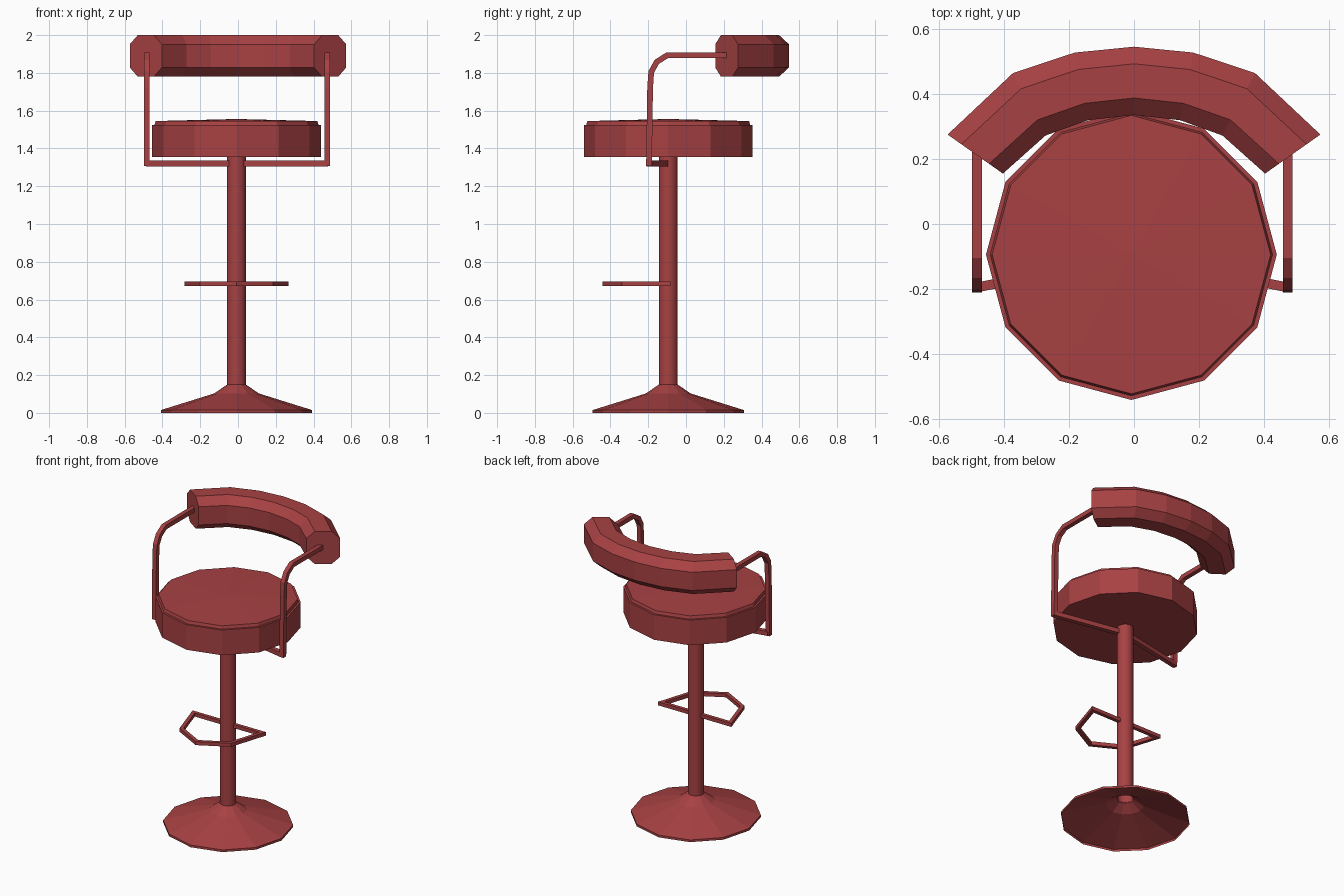
import bpy
import bmesh
from math import cos, sin, pi
from mathutils import Vector

cube = bpy.data.objects.get("Cube")
if cube:
    bpy.data.objects.remove(cube, do_unlink=True)

red = bpy.data.materials.new("dark red")
red.use_nodes = True
red.diffuse_color = (0.39, 0.053, 0.056, 1)
red.node_tree.nodes["Principled BSDF"].inputs["Base Color"].default_value = red.diffuse_color

AXIS = Vector((-0.008, -0.094, 0))  # centre line of the column


def loft(name, rings, caps=(False, False), closed=False):
    """Skin a list of equal-length rings, optionally capped or looped."""
    bm = bmesh.new()
    rows = [[bm.verts.new(p) for p in ring] for ring in rings]
    pairs = list(zip(rows, rows[1:]))
    if closed:
        pairs.append((rows[-1], rows[0]))
    for a, b in pairs:
        n = len(a)
        for i in range(n):
            j = (i + 1) % n
            bm.faces.new((a[i], a[j], b[j], b[i]))
    if caps[0]:
        bm.faces.new(rows[0][::-1])
    if caps[1]:
        bm.faces.new(rows[-1])
    bmesh.ops.remove_doubles(bm, verts=bm.verts, dist=0.0001)
    bmesh.ops.recalc_face_normals(bm, faces=bm.faces)
    mesh = bpy.data.meshes.new(name)
    bm.to_mesh(mesh)
    bm.free()
    mesh.materials.append(red)
    obj = bpy.data.objects.new(name, mesh)
    bpy.context.collection.objects.link(obj)
    return obj


def lathe(name, profile, sides=12, caps=(False, False)):
    """Turn a (radius, height) profile around the column axis."""
    rings = [[AXIS + Vector((r * cos(2 * pi * i / sides), r * sin(2 * pi * i / sides), z))
              for i in range(sides)] for r, z in profile]
    return loft(name, rings, caps)


def square_tube(name, points, normal, half, closed=False):
    """Sweep a square with mitred corners along a path lying in one plane."""
    pts = [Vector(p) for p in points]
    normal = Vector(normal)
    n = len(pts)
    rings = []
    for i, p in enumerate(pts):
        before = pts[i - 1] if closed or i > 0 else None
        after = pts[(i + 1) % n] if closed or i < n - 1 else None
        d_in = (p - before).normalized() if before else (after - p).normalized()
        d_out = (after - p).normalized() if after else d_in
        tangent = (d_in + d_out).normalized()
        side = normal.cross(tangent) * (half / max(tangent.dot(d_in), 0.5))
        up = normal * half
        rings.append([p + side + up, p - side + up, p - side - up, p + side - up])
    return loft(name, rings, (not closed, not closed), closed)


# Hollow flared foot and open column
lathe("base", [(0.4, 0), (0.4, 0.015), (0.118, 0.103), (0.05, 0.15)])
column = lathe("column", [(0.05, 0.145), (0.05, 1.357)], sides=16)
for poly in column.data.polygons:
    poly.use_smooth = True

# Seat body with a shallow raised cushion
lathe("seat", [(0.447, 1.355), (0.447, 1.525), (0.434, 1.525),
               (0.428, 1.545), (0.0, 1.556)], caps=(True, False))

# D-shaped footrest: half ellipse closed by a bar through the column
arc = [AXIS + Vector((0.258 * cos(a), -0.335 * sin(a), 0.684))
       for a in [pi * k / 4 for k in range(5)]]
square_tube("footrest", arc, (0, 0, 1), 0.012, closed=True)

# Bar under the seat, angled forward to both arms
ARM_X, ARM_Y = 0.478, -0.195
square_tube("arm_crossbar", [(-ARM_X - 0.005, ARM_Y, 1.32), (AXIS.x, -0.1, 1.32),
                             (ARM_X - 0.005, ARM_Y, 1.32)], (0, 0, 1), 0.015)

# Bent arms rising to the backrest
arm_path = [(-0.196, 1.306), (-0.19, 1.72), (-0.184, 1.805), (-0.155, 1.858),
            (-0.1, 1.893), (0.26, 1.893)]
for name, s in (("left_arm", 1), ("right_arm", -1)):
    square_tube(name, [(s * ARM_X - 0.005, y, z) for y, z in arm_path], (1, 0, 0), 0.015)

# Backrest: octagonal section swept round a curve, mirrored left to right
section = [(1, 0.56), (0.5, 1), (-0.5, 1), (-1, 0.56),
           (-1, -0.56), (-0.5, -1), (0.5, -1), (1, -0.56)]
half_path = [((0, 0.44), (0, 0.105)), ((0.162, 0.423), (0.02, 0.104)),
             ((0.322, 0.368), (0.05, 0.096)), ((0.488, 0.215), (0.085, 0.06))]
stations = [((-c[0], c[1]), (-o[0], o[1])) for c, o in half_path[:0:-1]] + half_path
loft("backrest", [[(c[0] + u * o[0], c[1] + u * o[1], 1.89 + 0.11 * v) for u, v in section]
                  for c, o in stations], caps=(True, True))
